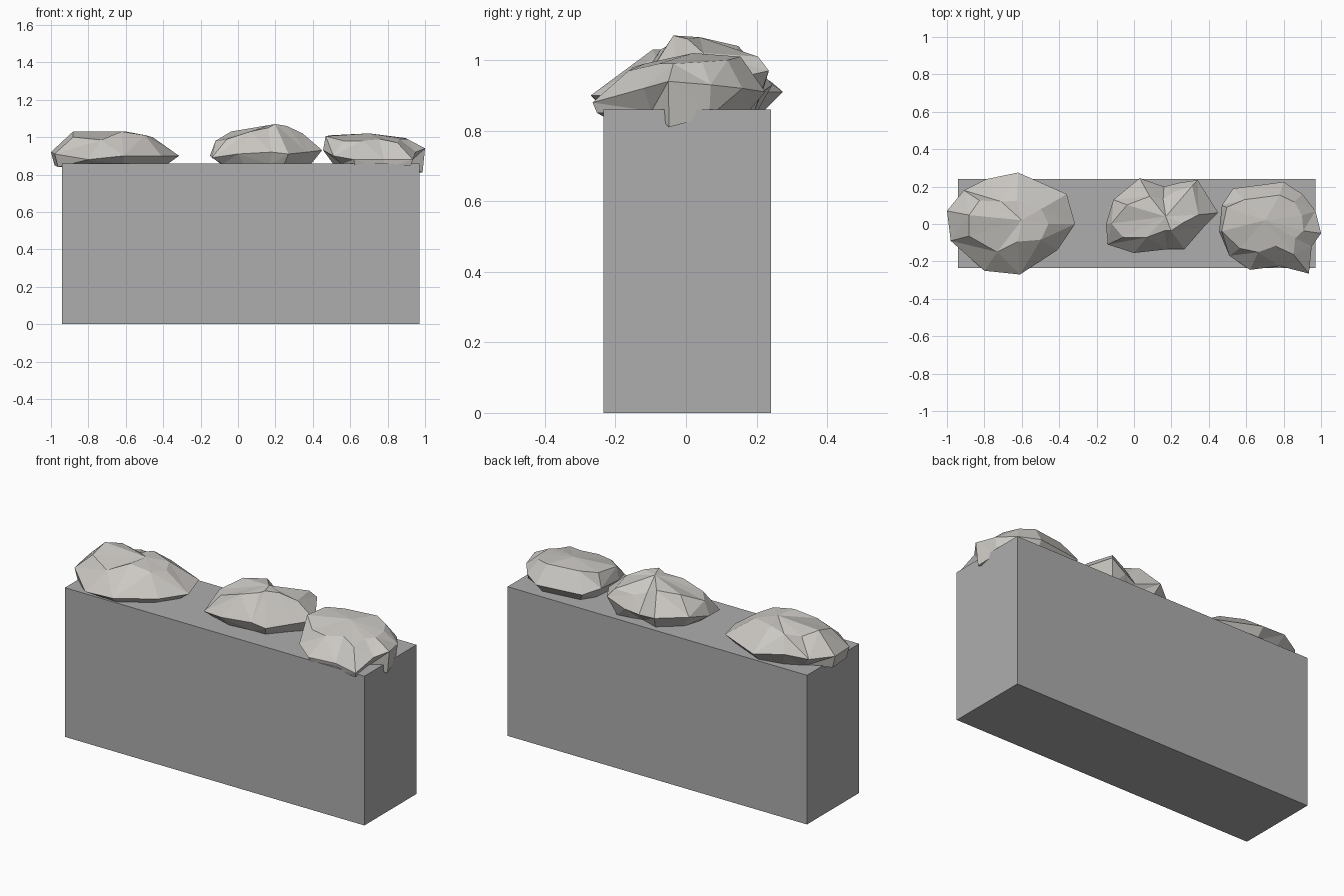
import bpy, bmesh
from mathutils import Vector


def new_object(name, bm):
    bmesh.ops.recalc_face_normals(bm, faces=bm.faces[:])
    me = bpy.data.meshes.new(name)
    bm.to_mesh(me)
    bm.free()
    ob = bpy.data.objects.new(name, me)
    bpy.context.collection.objects.link(ob)
    return ob


def paint(ob, name, rgb):
    mat = bpy.data.materials.get(name) or bpy.data.materials.new(name)
    mat.diffuse_color = (*rgb, 1)
    ob.data.materials.append(mat)


def rock(name, centre, top, rows, lower):
    """rows: rim x, y, z, then shoulder scale toward the centre and shoulder z.
    lower: underside z for particular rim points (default rests in the slab)."""
    bm = bmesh.new()
    c = Vector(centre)
    rim, shoulder, base = [], [], []
    for i, (x, y, z, f, zs) in enumerate(rows):
        p = Vector((x, y))
        s = c.lerp(p, f)
        b = c.lerp(p, 0.95 if i in lower else 0.8)
        rim.append(bm.verts.new((x, y, z)))
        shoulder.append(bm.verts.new((s.x, s.y, zs)))
        base.append(bm.verts.new((b.x, b.y, lower.get(i, 0.855))))
    apex = bm.verts.new(top)
    under = bm.verts.new((*centre, 0.84))
    n = len(rows)
    for i in range(n):
        j = (i + 1) % n
        for a, b in ((base, rim), (rim, shoulder)):
            if i % 2:
                tris = ((a[i], a[j], b[j]), (a[i], b[j], b[i]))
            else:
                tris = ((a[i], a[j], b[i]), (a[j], b[j], b[i]))
            for t in tris:
                bm.faces.new(t)
        bm.faces.new((shoulder[i], shoulder[j], apex))
        bm.faces.new((base[j], base[i], under))
    ob = new_object(name, bm)
    paint(ob, "stone", (0.60, 0.58, 0.55))


# plain rectangular wall block
bm = bmesh.new()
bmesh.ops.create_cube(bm, size=1)
for v in bm.verts:
    v.co = Vector((0.015 + v.co.x * 1.91, 0.003 + v.co.y * 0.475, 0.43 + v.co.z * 0.86))
paint(new_object("wall_block", bm), "block", (0.42, 0.42, 0.43))

# wide flat rock overhanging the left end
rock("left_rock", (-0.63, 0.0), (-0.6, 0.02, 1.03), [
    (-1.00, 0.07, 0.92, 0.68, 1.03), (-0.91, 0.18, 0.92, 0.70, 1.01),
    (-0.79, 0.24, 0.94, 0.50, 0.99), (-0.62, 0.275, 0.91, 0.45, 1.02),
    (-0.36, 0.16, 0.91, 0.50, 1.01), (-0.315, 0.0, 0.90, 0.55, 1.00),
    (-0.41, -0.14, 0.90, 0.60, 1.01), (-0.61, -0.27, 0.90, 0.35, 1.03),
    (-0.80, -0.25, 0.88, 0.60, 0.985), (-0.98, -0.09, 0.91, 0.72, 1.0),
], {0: 0.85, 9: 0.84})

# humped middle rock with a notch at the back
rock("middle_rock", (0.15, 0.03), (0.17, 0.04, 1.065), [
    (-0.15, 0.00, 0.90, 0.90, 0.98), (-0.11, 0.13, 0.93, 0.72, 1.03),
    (0.03, 0.245, 0.93, 0.55, 1.04), (0.16, 0.20, 0.90, 0.60, 1.00),
    (0.24, 0.22, 0.92, 0.75, 0.99), (0.34, 0.235, 0.97, 0.85, 1.01),
    (0.45, 0.06, 0.93, 0.65, 1.02), (0.37, -0.02, 0.92, 0.50, 1.06),
    (0.27, -0.135, 0.91, 0.40, 1.07), (0.18, -0.135, 0.92, 0.40, 1.05),
    (0.00, -0.155, 0.91, 0.55, 1.03), (-0.14, -0.11, 0.89, 0.72, 0.99),
], {})

# steep rock drooping over the right end and the front edge
rock("right_rock", (0.73, -0.01), (0.70, 0.02, 1.02), [
    (0.455, -0.04, 0.93, 0.95, 1.005), (0.47, 0.10, 0.93, 0.90, 1.01),
    (0.53, 0.19, 0.91, 0.70, 1.01), (0.80, 0.225, 0.91, 0.70, 1.01),
    (0.90, 0.16, 0.92, 0.75, 1.00), (0.97, 0.07, 0.93, 0.70, 0.995),
    (1.00, -0.05, 0.94, 0.65, 0.99), (0.95, -0.12, 0.92, 0.60, 0.99),
    (0.935, -0.265, 0.88, 0.60, 0.97), (0.78, -0.225, 0.88, 0.50, 0.99),
    (0.62, -0.245, 0.88, 0.60, 0.98), (0.51, -0.17, 0.90, 0.75, 0.98),
], {5: 0.84, 6: 0.81, 8: 0.85, 9: 0.83, 10: 0.845})
